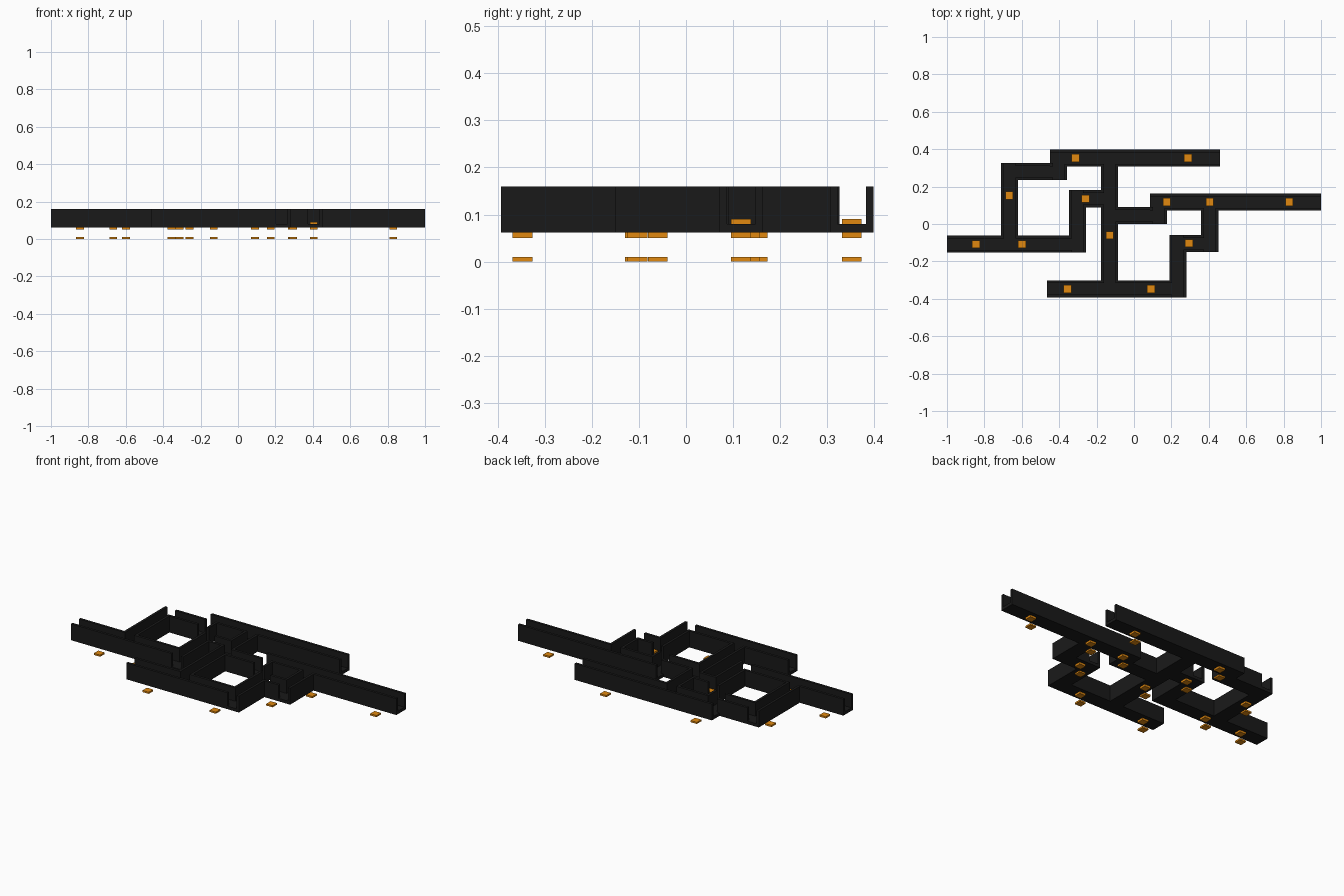
import bpy, bmesh

if "Cube" in bpy.data.objects:
    bpy.data.objects.remove(bpy.data.objects["Cube"])

HALF, WALL = 0.0455, 0.015          # half tray width, wall thickness
INNER = HALF - WALL
Z0, FLOOR, TOP = 0.062, 0.08, 0.16


def material(name, rgb):
    m = bpy.data.materials.new(name)
    m.diffuse_color = (*rgb, 1)
    m.use_nodes = True
    m.node_tree.nodes["Principled BSDF"].inputs["Base Color"].default_value = m.diffuse_color
    return m


black = material("black", (0.01, 0.01, 0.01))
orange = material("orange", (0.75, 0.25, 0.005))


def add_box(bm, x0, x1, y0, y1, z0, z1):
    vs = bmesh.ops.create_cube(bm, size=1)["verts"]
    for v in vs:
        v.co.x = x1 if v.co.x > 0 else x0
        v.co.y = y1 if v.co.y > 0 else y0
        v.co.z = z1 if v.co.z > 0 else z0


def finish(bm, name, mat):
    me = bpy.data.meshes.new(name)
    bm.to_mesh(me)
    bm.free()
    me.materials.append(mat)
    bpy.context.collection.objects.link(bpy.data.objects.new(name, me))


# Trays: name, running axis, centre line, start, end
trays = [
    ("back_tray", "x", 0.352, -0.45, 0.46),
    ("left_tray", "x", -0.108, -1.0, -0.3325),
    ("right_tray", "x", 0.117, 0.085, 1.0),
    ("front_tray", "x", -0.347, -0.465, 0.2045),
    ("spine_tray", "y", -0.130, -0.3165, 0.3215),
    ("left_riser_tray", "y", -0.665, -0.0775, 0.3255),
    ("back_left_link", "x", 0.280, -0.6345, -0.4325),
    ("back_left_joint", "y", -0.4025, 0.2345, 0.3215),
    ("inner_left_riser", "y", -0.302, -0.1535, 0.1805),
    ("inner_left_link", "x", 0.135, -0.2715, -0.1605),
    ("inner_right_link", "x", 0.045, -0.0995, 0.1015),
    ("inner_right_joint", "y", 0.132, -0.0005, 0.0865),
    ("right_drop_tray", "y", 0.405, -0.1505, 0.0865),
    ("right_link", "x", -0.105, 0.2655, 0.3745),
    ("front_right_riser", "y", 0.235, -0.3925, -0.0595),
]


def spans(axis, lo, hi, a, b):
    """Parts of a wall left after crossing trays open it up."""
    gaps = sorted((c - INNER, c + INNER) for _, ax, c, s, e in trays
                  if ax != axis and s < lo + 0.002 and e > hi - 0.002)
    out, p = [], a
    for g0, g1 in gaps:
        if g1 <= a or g0 >= b:
            continue
        if g0 > p:
            out.append((p, g0))
        p = max(p, g1)
    if p < b:
        out.append((p, b))
    return out


# Open-ended U channels with junction openings
for name, axis, c, s, e in trays:
    bm = bmesh.new()
    pieces = [(s, e, c - HALF, c + HALF, Z0, FLOOR)]
    for lo, hi in ((c - HALF, c - INNER), (c + INNER, c + HALF)):
        pieces += [(a, b, lo, hi, FLOOR, TOP) for a, b in spans(axis, lo, hi, s, e)]
    for a, b, lo, hi, z0, z1 in pieces:
        if axis == "x":
            add_box(bm, a, b, lo, hi, z0, z1)
        else:
            add_box(bm, lo, hi, a, b, z0, z1)
    finish(bm, name, black)

# Mounting pads: on the ground, under the floor and inside each tray
pads = [(-0.845, -0.108), (-0.598, -0.108), (-0.667, 0.152), (-0.312, 0.352),
        (0.288, 0.352), (-0.26, 0.135), (-0.13, -0.06), (-0.355, -0.347),
        (0.09, -0.347), (0.175, 0.117), (0.405, 0.117), (0.83, 0.117),
        (0.295, -0.103)]
for name, z0, z1 in (("ground_pad", 0, 0.01), ("under_pad", 0.05, Z0), ("inner_pad", FLOOR, 0.091)):
    for x, y in pads:
        bm = bmesh.new()
        add_box(bm, x - 0.021, x + 0.021, y - 0.021, y + 0.021, z0, z1)
        finish(bm, name, orange)
